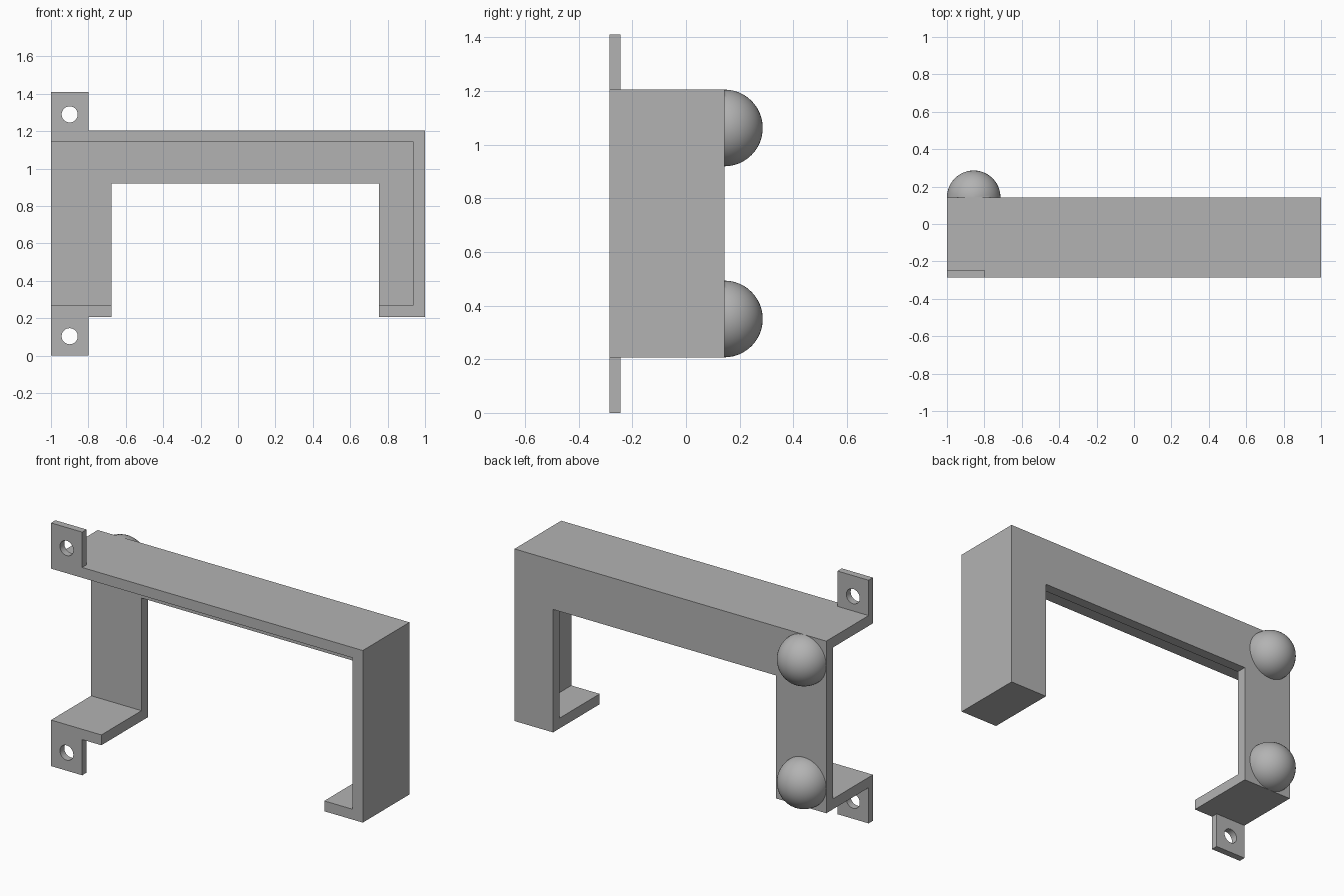
import bpy, bmesh
from mathutils import Matrix, Vector

cube = bpy.data.objects.get("Cube")
if cube:
    bpy.data.objects.remove(cube, do_unlink=True)

FRONT, BACK, WALL = -0.285, 0.143, 0.06
LOW, HIGH = 0.207, 1.205

grey = bpy.data.materials.new("plain grey")
grey.use_nodes = True
colour = (0.45, 0.45, 0.45, 1)
grey.diffuse_color = colour
grey.node_tree.nodes["Principled BSDF"].inputs["Base Color"].default_value = colour


def finish(name, bm):
    bmesh.ops.recalc_face_normals(bm, faces=bm.faces)
    mesh = bpy.data.meshes.new(name)
    bm.to_mesh(mesh)
    bm.free()
    mesh.materials.append(grey)
    obj = bpy.data.objects.new(name, mesh)
    bpy.context.collection.objects.link(obj)
    return obj


def extrude_profile(name, points, y0, y1):
    """Extrude an (x, z) outline from y0 to y1."""
    bm = bmesh.new()
    face = bm.faces.new([bm.verts.new((x, y0, z)) for x, z in points])
    result = bmesh.ops.extrude_face_region(bm, geom=[face])
    verts = [v for v in result["geom"] if isinstance(v, bmesh.types.BMVert)]
    bmesh.ops.translate(bm, verts=verts, vec=(0, y1 - y0, 0))
    return finish(name, bm)


def box(name, x0, x1, y0, y1, z0, z1):
    return extrude_profile(name, [(x0, z0), (x1, z0), (x1, z1), (x0, z1)], y0, y1)


def cut(obj, cutter):
    cutter.hide_render = True
    mod = obj.modifiers.new("cut", "BOOLEAN")
    mod.operation = "DIFFERENCE"
    mod.solver = "EXACT"
    mod.object = cutter
    bpy.context.view_layer.objects.active = obj
    bpy.ops.object.modifier_apply(modifier=mod.name)
    bpy.data.objects.remove(cutter, do_unlink=True)


def smooth(obj):
    bpy.ops.object.select_all(action="DESELECT")
    obj.select_set(True)
    bpy.context.view_layer.objects.active = obj
    bpy.ops.object.shade_smooth_by_angle()


# Bracket: arch-shaped block, hollowed from the front and open on one side
outline = [(-1, LOW), (-0.677, LOW), (-0.677, 0.92), (0.753, 0.92),
           (0.753, LOW), (1, LOW), (1, HIGH), (-1, HIGH)]
bracket = extrude_profile("bracket", outline, FRONT, BACK)
cut(bracket, box("pocket_cutter", -1.2, 0.935, -0.5, BACK - WALL,
                 LOW + WALL, HIGH - WALL))

# Mounting tabs, each with a round screw hole
for name, z0, z1, hole in (("lower_tab", 0, LOW, 0.104), ("upper_tab", HIGH, 1.41, 1.29)):
    tab = box(name, -1, -0.8, FRONT, FRONT + 0.04, z0, z1)
    bm = bmesh.new()
    bmesh.ops.create_cone(
        bm, cap_ends=True, segments=32, radius1=0.043, radius2=0.043, depth=0.3,
        matrix=Matrix.Translation((-0.9, FRONT, hole)) @ Matrix.Rotation(1.5707963, 4, "X"))
    cut(tab, finish("hole_cutter", bm))
    smooth(tab)

# Half-round bumpers on the back
R = 0.143
for name, z in (("lower_bumper", LOW + R), ("upper_bumper", HIGH - R)):
    bm = bmesh.new()
    centre = Vector((R - 1, BACK, z))
    bmesh.ops.create_uvsphere(bm, u_segments=48, v_segments=24, radius=R,
                              matrix=Matrix.Translation(centre))
    bmesh.ops.bisect_plane(bm, geom=bm.verts[:] + bm.edges[:] + bm.faces[:],
                           plane_co=centre, plane_no=(0, 1, 0), clear_inner=True)
    smooth(finish(name, bm))
